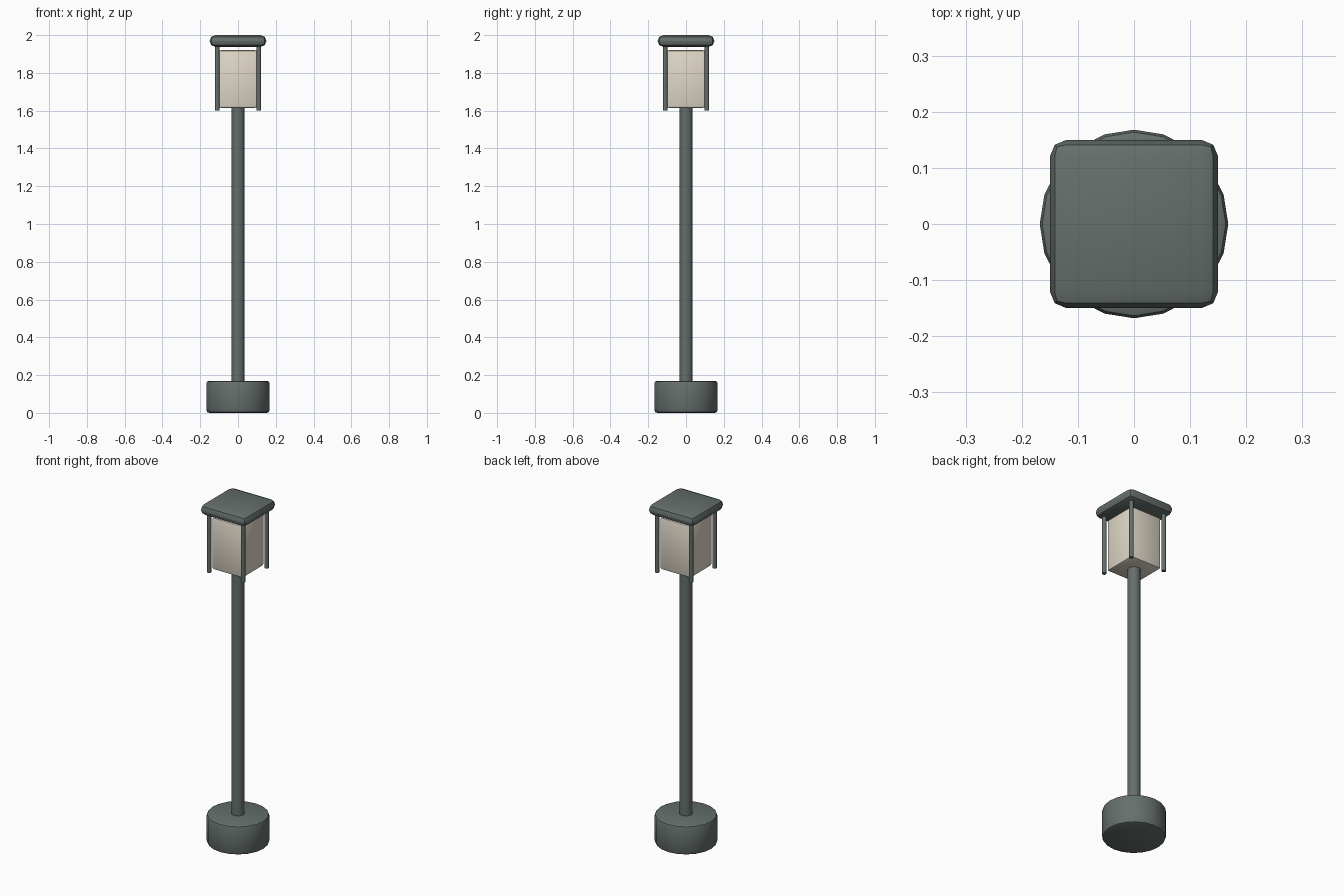
import bpy, math

if "Cube" in bpy.data.objects:
    bpy.data.objects.remove(bpy.data.objects["Cube"])

def material(name, rgb):
    m = bpy.data.materials.new(name)
    m.diffuse_color = (*rgb, 1)
    m.use_nodes = True
    m.node_tree.nodes["Principled BSDF"].inputs["Base Color"].default_value = m.diffuse_color
    return m

metal = material("dark_metal", (0.13, 0.16, 0.15))
glass = material("warm_glass", (0.75, 0.69, 0.58))

def finish(name, mat, bevel=0, segments=2):
    ob = bpy.context.object
    ob.name = name
    ob.data.materials.append(mat)
    bpy.ops.object.transform_apply(location=False, rotation=False, scale=True)
    if bevel:
        mod = ob.modifiers.new("bevel", 'BEVEL')
        mod.width, mod.segments = bevel, segments
        mod.limit_method, mod.angle_limit = 'ANGLE', math.radians(40)
        bpy.ops.object.modifier_apply(modifier=mod.name)
    bpy.ops.object.shade_smooth_by_angle(angle=math.radians(40))
    return ob

def cylinder(name, x, y, z0, z1, r, sides, bevel=0):
    bpy.ops.mesh.primitive_cylinder_add(vertices=sides, radius=r, depth=z1 - z0,
                                        location=(x, y, (z0 + z1) / 2))
    return finish(name, metal, bevel)

def box(name, half, z0, z1, mat, bevel):
    bpy.ops.mesh.primitive_cube_add(size=1, location=(0, 0, (z0 + z1) / 2))
    bpy.context.object.scale = (2 * half, 2 * half, z1 - z0)
    return finish(name, mat, bevel)

# Foot and pole
cylinder("base", 0, 0, 0, 0.17, 0.168, 20, 0.015)
cylinder("pole", 0, 0, 0.16, 1.63, 0.034, 16)

# Lantern body and roof, with a small gap between them
box("lantern_glass", 0.1, 1.615, 1.92, glass, 0.01)
box("roof", 0.15, 1.938, 2.0, metal, 0.03)

# Corner rods
for sx in (-1, 1):
    for sy in (-1, 1):
        side = ("front" if sy < 0 else "back") + ("_left" if sx < 0 else "_right")
        cylinder(side + "_rod", sx * 0.11, sy * 0.11, 1.60, 1.95, 0.012, 12)
